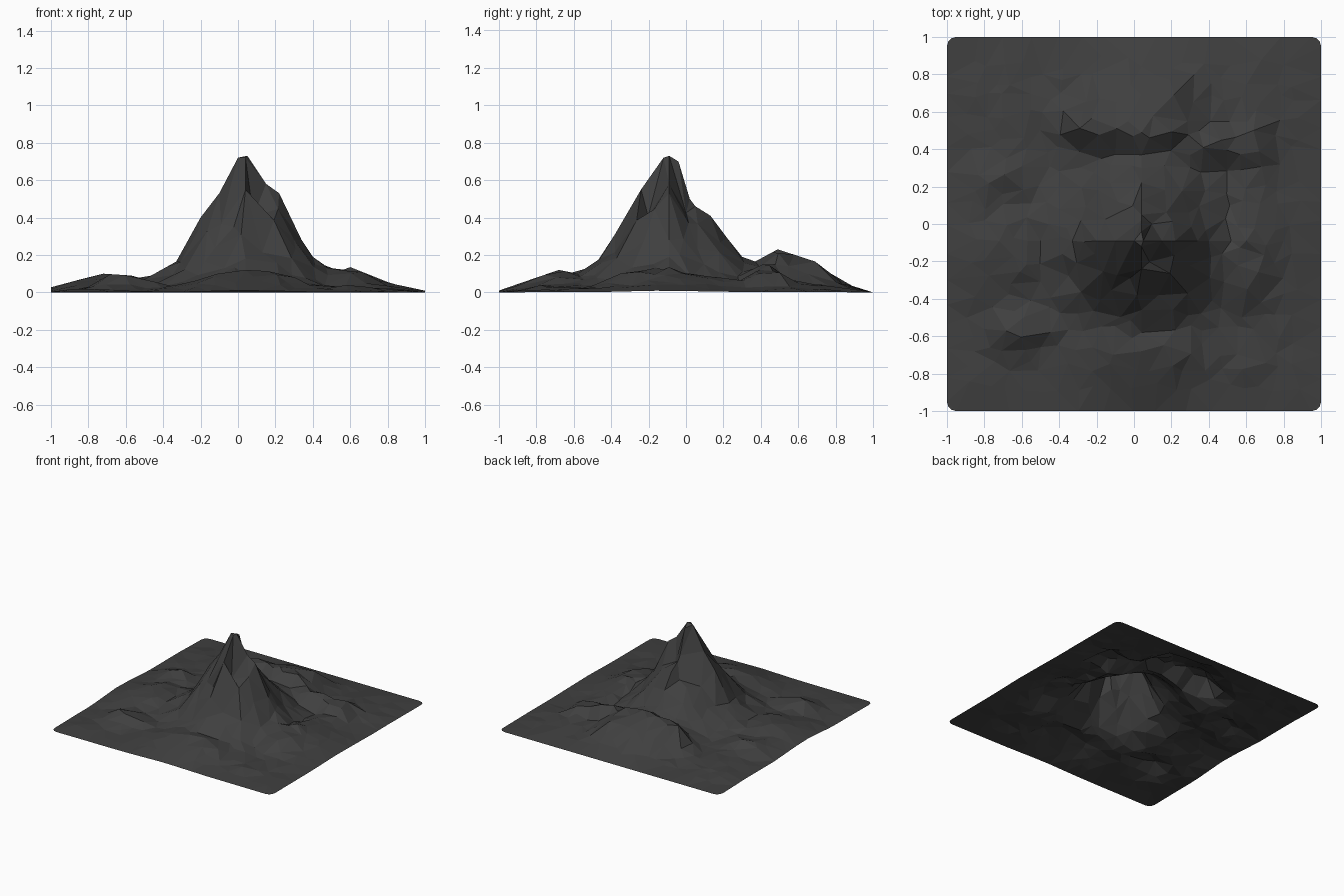
import bpy, math, random
from mathutils import Vector, noise
from mathutils.geometry import delaunay_2d_cdt

random.seed(7)
cube = bpy.data.objects.get("Cube")
if cube:
    bpy.data.objects.remove(cube, do_unlink=True)

SUMMIT = (0.04, -0.09)
TOP = 0.73

# Skylines across x and across y: (position, height)
ACROSS_X = [(-1, .03), (-.72, .1), (-.57, .09), (-.5, .07), (-.33, .165), (-.2, .4),
            (-.1, .53), (0, .72), (.05, .73), (.15, .58), (.22, .53), (.34, .28),
            (.4, .19), (.52, .105), (.6, .135), (.8, .055), (1, .01)]
ACROSS_Y = [(-1, .01), (-.68, .12), (-.58, .1), (-.46, .18), (-.24, .55), (-.12, .72),
            (-.09, .73), (-.04, .7), (.02, .5), (.05, .46), (.13, .41), (.22, .29),
            (.3, .19), (.37, .165), (.49, .23), (.69, .165), (.84, .05), (1, 0)]

# Foothills: x, y, height, spread in x, spread in y
HILLS = [(-.22, .53, .17, .15, .08), (.2, .6, .14, .1, .13), (.45, .42, .12, .14, .08),
         (-.72, .25, .09, .15, .08), (-.6, -.57, .09, .16, .07), (.15, -.69, .06, .12, .08),
         (.6, -.25, .08, .1, .1), (-.6, -.1, .05, .15, .1), (.62, .45, .07, .08, .1)]


def along(profile, t):
    """Linear height of a skyline at t."""
    for (a, ha), (b, hb) in zip(profile, profile[1:]):
        if t <= b:
            return ha + (hb - ha) * max(0, t - a) / (b - a)
    return profile[-1][1]


def height(x, y):
    hx, hy = along(ACROSS_X, x), along(ACROSS_Y, y)
    inland = min(1, max(0, 1 - max(abs(x), abs(y))) / .25)
    # Main peak, fluted by gullies between its ridges
    angle = math.atan2(y - SUMMIT[1], x - SUMMIT[0])
    gully = math.sin(4 * angle) ** 2
    rough = noise.noise(Vector((x * 5, y * 5, 3)))
    z = hx * hy / TOP * (1 - gully * (.12 + .4 * rough))
    # Foothills and rough ground
    for cx, cy, h, sx, sy in HILLS:
        z += inland * h * math.exp(-((x - cx) / sx) ** 2 - ((y - cy) / sy) ** 2)
    z += inland * .05 * abs(noise.noise(Vector((x * 4, y * 4, 8))))
    return max(0, min(z, hx, hy))


# Summit ridges
points = [(x, SUMMIT[1]) for x, h in ACROSS_X[1:-1]]
points += [(SUMMIT[0], y) for y, h in ACROSS_Y[1:-1] if abs(y - SUMMIT[1]) > .02]

# Square outline with small rounded corners
R = .05
for sx in (-1, 1):
    for sy in (-1, 1):
        for i in range(4):
            a = math.radians(30 * i)
            points.append((sx * (1 - R + R * math.cos(a)), sy * (1 - R + R * math.sin(a))))
for i in range(-6, 7):
    for side in (-1, 1):
        t = i * .135 + random.uniform(-.03, .03)
        points += [(t, side), (side, t)]

# Scattered ground points
STEP = .096
for i in range(-9, 10):
    for j in range(-9, 10):
        x = i * STEP + random.uniform(-.036, .036)
        y = j * STEP + random.uniform(-.036, .036)
        if all(math.hypot(x - px, y - py) > .05 for px, py in points):
            points.append((x, y))

flat, _, faces, *_ = delaunay_2d_cdt([Vector(p) for p in points], [], [], 0, 1e-5)

mesh = bpy.data.meshes.new("mountain_terrain")
mesh.from_pydata([(p.x, p.y, height(p.x, p.y)) for p in flat], [], [list(f) for f in faces])
mesh.update()
terrain = bpy.data.objects.new("mountain_terrain", mesh)
bpy.context.scene.collection.objects.link(terrain)

# Dark rock colour
rock = bpy.data.materials.new("dark_grey_rock")
rock.use_nodes = True
colour = (.05, .05, .05, 1)
rock.diffuse_color = colour
rock.node_tree.nodes["Principled BSDF"].inputs["Base Color"].default_value = colour
mesh.materials.append(rock)
